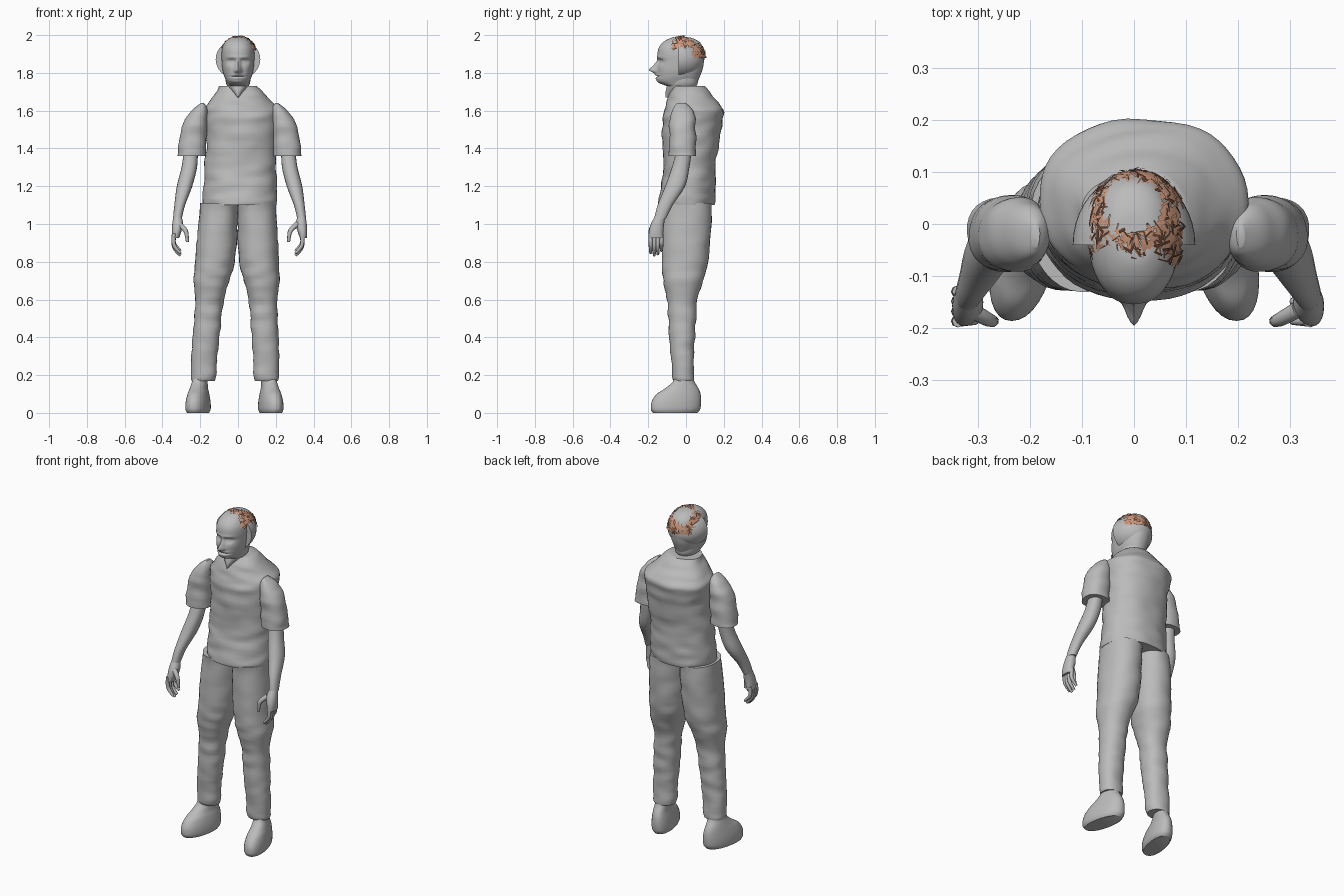
import bpy, bmesh, math, random
from mathutils import Vector, noise

random.seed(4)
cube = bpy.data.objects.get("Cube")
if cube:
    bpy.data.objects.remove(cube, do_unlink=True)


def material(name, rgb):
    m = bpy.data.materials.new(name)
    m.use_nodes = True
    m.diffuse_color = (*rgb, 1)
    m.node_tree.nodes["Principled BSDF"].inputs["Base Color"].default_value = (*rgb, 1)
    return m


GREY = material("plain grey", (0.5, 0.5, 0.5))
COPPER = material("copper hair", (0.6, 0.31, 0.2))
BROWN = material("dark brown hair", (0.12, 0.05, 0.03))


def finish(name, bm, mats, smooth=True, angle=50):
    mesh = bpy.data.meshes.new(name)
    bm.to_mesh(mesh)
    bm.free()
    obj = bpy.data.objects.new(name, mesh)
    bpy.context.collection.objects.link(obj)
    for m in mats:
        mesh.materials.append(m)
    if smooth:
        bpy.ops.object.select_all(action="DESELECT")
        obj.select_set(True)
        bpy.context.view_layer.objects.active = obj
        bpy.ops.object.shade_smooth_by_angle(angle=math.radians(angle))
    return obj


def spline(rows, steps):
    """Catmull-Rom through the section rows."""
    out = []
    for i in range(len(rows) - 1):
        a, b, c, d = (rows[max(0, min(len(rows) - 1, i + k))] for k in (-1, 0, 1, 2))
        for s in range(steps):
            t = s / steps
            out.append([0.5 * (2 * q + (r - p) * t + (2 * p - 5 * q + 4 * r - w) * t * t
                               + (3 * q - p - 3 * r + w) * t ** 3)
                        for p, q, r, w in zip(a, b, c, d)])
    return out + [list(rows[-1])]


def loft(name, rows, sides=32, steps=5, power=2.2, wrinkle=0.0, warp=None):
    """Rows are (z, x min, x max, y min, y max)."""
    bm = bmesh.new()
    rings = []
    for z, x0, x1, y0, y1 in spline(rows, steps):
        ring = []
        for i in range(sides):
            a = math.tau * i / sides
            c, s = math.cos(a), math.sin(a)
            u = math.copysign(abs(c) ** (2 / power), c)
            v = math.copysign(abs(s) ** (2 / power), s)
            p = Vector(((x0 + x1) / 2 + u * (x1 - x0) / 2, (y0 + y1) / 2 + v * (y1 - y0) / 2, z))
            if wrinkle:
                n = noise.noise(Vector((p.x * 9, p.y * 9, p.z * 22)))
                p += Vector((c, s, 0)) * n * wrinkle
            ring.append(bm.verts.new(warp(p) if warp else p))
        rings.append(ring)
    for lo, hi in zip(rings, rings[1:]):
        for i in range(sides):
            j = (i + 1) % sides
            bm.faces.new((lo[i], lo[j], hi[j], hi[i]))
    bm.faces.new(rings[0])
    bm.faces.new(rings[-1])
    bmesh.ops.recalc_face_normals(bm, faces=bm.faces)
    return finish(name, bm, [GREY])


def tubes(name, paths):
    """Tapered round tubes, one per path of (x, y, z, radius)."""
    cu = bpy.data.curves.new(name, "CURVE")
    cu.dimensions = "3D"
    cu.bevel_depth = 1
    cu.bevel_resolution = 2
    cu.use_fill_caps = True
    for path in paths:
        sp = cu.splines.new("NURBS")
        sp.points.add(len(path) - 1)
        sp.use_endpoint_u = True
        sp.order_u = 3
        sp.resolution_u = 4
        for pt, (x, y, z, r) in zip(sp.points, path):
            pt.co = (x, y, z, 1)
            pt.radius = r
    cu.materials.append(GREY)
    bpy.context.collection.objects.link(bpy.data.objects.new(name, cu))


# Shirt body
loft("shirt_body", [
    (1.10, -.18, .20, -.145, .15), (1.14, -.185, .205, -.143, .155), (1.22, -.18, .205, -.13, .155),
    (1.32, -.175, .20, -.12, .16), (1.45, -.168, .205, -.125, .18), (1.55, -.175, .212, -.125, .195),
    (1.60, -.182, .218, -.115, .2), (1.635, -.165, .195, -.105, .175), (1.68, -.13, .15, -.09, .14),
    (1.73, -.1, .1, -.07, .1)], sides=48, wrinkle=.009)

# Neck with the open collar point
loft("neck", [(1.67, -.005, .005, -.108, 0), (1.70, -.032, .032, -.108, .03),
              (1.74, -.062, .062, -.1, .06), (1.79, -.066, .066, -.1, .062)])

# Sleeves, arms, hands, trouser legs and shoes
for side, s in (("left", 1), ("right", -1)):
    arm = lambda p: Vector((s * p.x + .008, p.y, p.z))
    leg = lambda p: Vector((s * p.x - .02 * (1 - p.z / 1.1), p.y, p.z))
    foot = lambda p: Vector((s * (p.x - .18 * (p.y + .05)) - .019, p.y, p.z))
    loft(side + "_sleeve", [
        (1.36, .178, .33, -.09, .055), (1.45, .178, .317, -.09, .054), (1.54, .172, .295, -.087, .05),
        (1.59, .17, .262, -.078, .04), (1.625, .175, .225, -.065, .015), (1.64, .185, .208, -.05, 0)],
        wrinkle=.008, warp=arm)
    loft(side + "_forearm", [
        (1.39, .22, .295, -.05, .03), (1.3, .225, .307, -.075, .018), (1.2, .25, .332, -.11, -.005),
        (1.1, .288, .345, -.15, -.07), (1.03, .305, .352, -.168, -.105)], sides=20, warp=arm)
    loft(side + "_palm", [
        (1.04, .307, .35, -.165, -.11), (1.0, .298, .356, -.186, -.116), (.96, .308, .358, -.196, -.12),
        (.925, .32, .356, -.196, -.122)], sides=20, warp=arm)
    paths = []
    for k in range(4):
        y, drop = -.187 + .019 * k, (.0, .012, .006, -.012)[k]
        paths.append([(s * x, y, z - drop * f, r) for x, z, r, f in
                      ((.338, .95, .012, 0), (.345, .9, .011, .5), (.328, .868, .010, 1), (.304, .845, .007, 1))])
    paths.append([(s * x, y, z, r) for x, y, z, r in
                  ((.315, -.165, 1.0, .016), (.28, -.185, .975, .014), (.27, -.188, .94, .011), (.268, -.186, .905, .008))])
    tubes(side + "_fingers", paths)
    loft(side + "_trouser_leg", [
        (.17, .105, .23, -.065, .04), (.2, .1, .235, -.073, .042), (.3, .095, .232, -.08, .043),
        (.4, .085, .228, -.088, .046), (.5, .075, .222, -.093, .052), (.6, .065, .218, -.1, .06),
        (.7, .037, .227, -.122, .09), (.8, .012, .222, -.126, .118), (.95, 0, .212, -.128, .13),
        (1.11, 0, .198, -.128, .138)], wrinkle=.007, warp=leg)
    loft(side + "_shoe", [
        (0, .138, .245, -.175, .06), (.02, .13, .253, -.186, .075), (.06, .132, .252, -.182, .08),
        (.1, .14, .245, -.155, .077), (.13, .148, .238, -.11, .066), (.165, .15, .23, -.07, .045),
        (.2, .15, .225, -.06, .035)], warp=foot)

# Face relief: (x, z, x spread, z spread, push in y)
RELIEF = [(0, 1.815, .011, .012, -.034), (0, 1.84, .009, .02, -.02), (0, 1.79, .022, .005, -.007),
          (0, 1.772, .02, .005, -.007), (0, 1.781, .024, .0025, .008), (0, 1.75, .02, .01, -.005)]
for e in (-1, 1):
    RELIEF += [(e * .033, 1.86, .016, .009, .016), (e * .033, 1.859, .009, .005, -.008),
               (e * .033, 1.882, .02, .006, -.005), (e * .013, 1.809, .006, .006, -.009),
               (e * .05, 1.825, .014, .016, -.004)]


def face(p):
    if p.y < -.06:
        for x, z, sx, sz, push in RELIEF:
            p.y += push * math.exp(-((p.x - x) / sx) ** 2 / 2 - ((p.z - z) / sz) ** 2 / 2)
    return p


loft("head", [
    (1.73, -.055, .055, -.1, .05), (1.745, -.058, .058, -.135, .058), (1.76, -.064, .064, -.152, .065),
    (1.785, -.074, .074, -.153, .075), (1.82, -.082, .082, -.151, .088), (1.86, -.086, .086, -.148, .095),
    (1.90, -.087, .087, -.151, .098), (1.935, -.082, .082, -.143, .09), (1.965, -.066, .066, -.118, .07),
    (1.985, -.04, .04, -.08, .03), (1.99, -.01, .01, -.04, -.02)], sides=96, steps=8, warp=face)

# Rounded shell over the back half of the head
bm = bmesh.new()
bmesh.ops.create_uvsphere(bm, u_segments=40, v_segments=24, radius=1)
for v in bm.verts:
    v.co = Vector((v.co.x * .118, v.co.y * .137 - .04, v.co.z * .105 + 1.872))
cut = bmesh.ops.bisect_plane(bm, geom=bm.verts[:] + bm.edges[:] + bm.faces[:], dist=1e-5,
                             plane_co=(0, -.04, 0), plane_no=(0, -1, 0), clear_outer=True)
bmesh.ops.holes_fill(bm, edges=[e for e in bm.edges if e.is_boundary])
finish("back_of_head", bm, [GREY])


# Hair: ragged cap and short flat tufts
def on_hair(d):
    return Vector((d.x * .102 + .004, d.y * .12 - .015, d.z * .116 + 1.88))


def hairy(p):
    if p.z > 1.95 and math.hypot(p.x, (p.y - .035) * 1.1) < .055:
        return False
    if p.y < -.05:
        return p.z > 1.925
    if p.y < .035:
        return p.z > 1.935
    return p.z > 1.88 or p.z < 1.8 and p.y > .04


bm = bmesh.new()
bmesh.ops.create_uvsphere(bm, u_segments=48, v_segments=32, radius=1)
for v in bm.verts:
    v.co = on_hair(v.co) + Vector((0, 0, random.uniform(-.002, .002)))
bare = [f for f in bm.faces if not hairy(f.calc_center_median()) or random.random() < .12]
bmesh.ops.delete(bm, geom=bare, context="FACES")
finish("hair_cap", bm, [COPPER])

bm = bmesh.new()
for i in range(1100):
    d = Vector([random.gauss(0, 1) for _ in range(3)]).normalized()
    if not hairy(on_hair(d)):
        continue
    t = d.cross(Vector([random.gauss(0, 1) for _ in range(3)])).normalized()
    w = d.cross(t) * random.uniform(.0012, .003)
    length = random.uniform(.12, .24)
    lift = d * random.uniform(.001, .004)
    a, b = on_hair((d - t * length / 2).normalized()), on_hair((d + t * length / 2).normalized())
    m = on_hair(d) + lift
    va = [bm.verts.new(q) for q in (a - w + lift, m - w, b - w + lift, b + w + lift, m + w, a + w + lift)]
    tone = 1 if random.random() < .5 else 0
    for quad in ((0, 1, 4, 5), (1, 2, 3, 4)):
        bm.faces.new([va[k] for k in quad]).material_index = tone
finish("hair_tufts", bm, [COPPER, BROWN], smooth=False)
